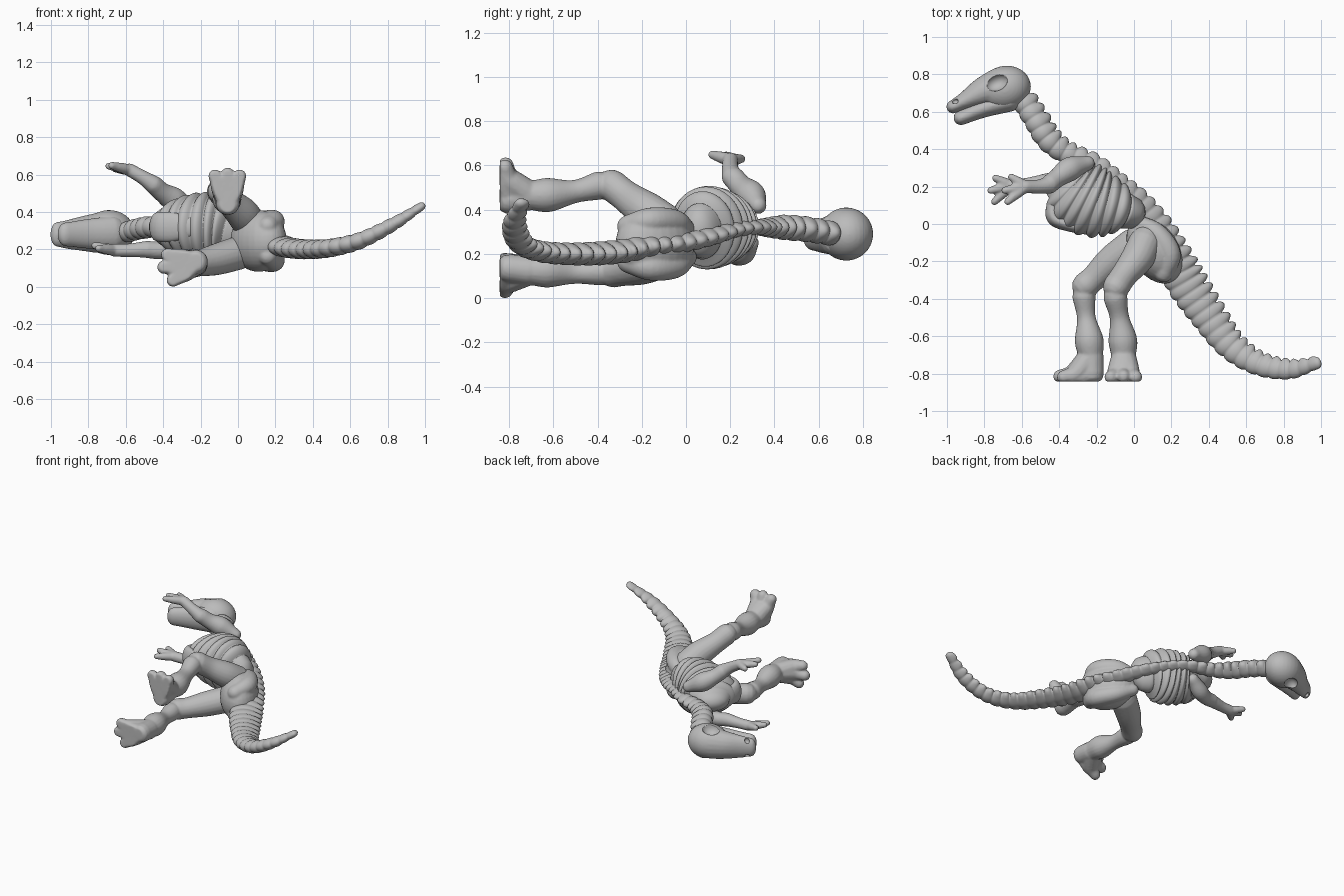
import bpy, bmesh, math
from mathutils import Vector

bone = bpy.data.materials.new("bone_grey")
bone.diffuse_color = (0.5, 0.5, 0.5, 1)
Z, X = Vector((0, 0, 1)), Vector((1, 0, 0))


def smooth_path(pts, steps):
    """Catmull-Rom through (x, y, z, in-plane radius, sideways radius)."""
    p = [Vector(q if len(q) == 5 else (*q, q[3])) for q in pts]
    p = [p[0] * 2 - p[1]] + p + [p[-1] * 2 - p[-2]]
    p[0][3:5], p[-1][3:5] = p[1][3:5], p[-2][3:5]
    out = []
    for i in range(1, len(p) - 2):
        a, b, c, d = p[i - 1:i + 3]
        for k in range(steps):
            t = k / steps
            out.append((b * 2 + (c - a) * t + (a * 2 - b * 5 + c * 4 - d) * t * t
                        + (b * 3 - a - c * 3 + d) * t ** 3) * 0.5)
    return out + [p[-2]]


def tube(bm, pts, steps=6, sides=20, shape=None):
    """Loft ellipses along a path with rounded ends; shape(length, angle) scales the rings."""
    path = smooth_path(pts, steps)
    pos = [Vector(q[:3]) for q in path]
    whole = (pos[-1] - pos[0]).normalized()
    up = X if abs(whole.z) > 0.8 else Z
    rings, length = [], 0
    last = len(path) - 1
    for i, q in enumerate(path):
        t = (pos[min(i + 1, last)] - pos[max(i - 1, 0)]).normalized()
        lat = (up - t * up.dot(t)).normalized()
        nor = lat.cross(t)
        length += (pos[i] - pos[i - 1]).length if i else 0
        r = min(q[3], q[4])
        stages = [(0, 1)]
        cap = [(math.sin(w) * r, math.cos(w)) for w in (0.5, 0.95, 1.3, 1.5)]
        if i == 0:
            stages = [(-o, s) for o, s in reversed(cap)] + stages
        if i == last:
            stages = stages + cap
        for off, s in stages:
            ring = []
            for k in range(sides):
                w = 2 * math.pi * k / sides
                f = shape(length, w) if shape else 1
                ring.append(bm.verts.new(pos[i] + t * off + (nor * math.cos(w) * q[3]
                                         + lat * math.sin(w) * q[4]) * s * f))
            rings.append(ring)
    for r0, r1 in zip(rings, rings[1:]):
        for k in range(sides):
            j = (k + 1) % sides
            bm.faces.new((r0[k], r0[j], r1[j], r1[k]))
    bm.faces.new(rings[0][::-1])
    bm.faces.new(rings[-1])


def ball(bm, centre, radii, angle=0):
    new = bmesh.ops.create_uvsphere(bm, u_segments=28, v_segments=18, radius=1)["verts"]
    c, s = math.cos(angle), math.sin(angle)
    for v in new:
        x, y, z = (v.co[i] * radii[i] for i in range(3))
        v.co = Vector(centre) + Vector((x * c - y * s, x * s + y * c, z))


def finish(name, bm, fuse=True, soften=3):
    """Turn the mesh into an object; fuse merges its overlapping bones into one skin."""
    bmesh.ops.recalc_face_normals(bm, faces=bm.faces[:])
    me = bpy.data.meshes.new(name)
    bm.to_mesh(me)
    bm.free()
    me.materials.append(bone)
    for f in me.polygons:
        f.use_smooth = True
    ob = bpy.data.objects.new(name, me)
    bpy.context.collection.objects.link(ob)
    if fuse:
        m = ob.modifiers.new("fuse", "REMESH")
        m.mode, m.voxel_size, m.use_smooth_shade = "VOXEL", 0.008, True
        m = ob.modifiers.new("soften", "SMOOTH")
        m.iterations, m.factor = soften, 0.5
    return ob


# Backbone: neck, back and tail as one beaded run with knobs along the top
def vertebrae(length, w):
    bead = abs(math.sin(math.pi * length / 0.062)) ** 0.6
    return 0.86 + 0.16 * bead + 0.32 * bead * max(0, math.cos(w)) ** 8


bm = bmesh.new()
tube(bm, [(-0.60, 0.67, 0.29, 0.06, 0.055), (-0.53, 0.56, 0.31, 0.062, 0.057),
          (-0.46, 0.45, 0.32, 0.062, 0.057), (-0.36, 0.375, 0.32, 0.055, 0.045),
          (-0.21, 0.315, 0.32, 0.047, 0.035), (-0.09, 0.22, 0.31, 0.047, 0.035),
          (0.03, 0.12, 0.28, 0.05, 0.04), (0.13, -0.02, 0.25, 0.065, 0.045),
          (0.20, -0.17, 0.235, 0.085, 0.052), (0.265, -0.31, 0.21, 0.097, 0.054),
          (0.38, -0.48, 0.2, 0.087, 0.052), (0.51, -0.65, 0.21, 0.072, 0.048),
          (0.66, -0.75, 0.25, 0.058, 0.044), (0.83, -0.782, 0.335, 0.048, 0.036),
          (0.98, -0.745, 0.43, 0.03, 0.022)], steps=24, sides=24, shape=vertebrae)
finish("backbone", bm, fuse=False)


# Rib cage: ridged barrel
def ribs(length, w):
    return 0.87 + 0.15 * abs(math.sin(math.pi * length / 0.052)) ** 0.7


bm = bmesh.new()
tube(bm, [(-0.375, 0.225, 0.32, 0.135, 0.09), (-0.315, 0.17, 0.32, 0.19, 0.15),
          (-0.21, 0.115, 0.32, 0.19, 0.182), (-0.10, 0.085, 0.315, 0.15, 0.178),
          (-0.03, 0.065, 0.30, 0.09, 0.125)], steps=26, sides=48, shape=ribs)
finish("rib_cage", bm, fuse=False)

# Breastbone along the underside
bm = bmesh.new()
tube(bm, [(-0.41, 0.17, 0.32, 0.03, 0.06), (-0.435, 0.09, 0.32, 0.035, 0.07),
          (-0.425, 0.03, 0.32, 0.04, 0.08), (-0.35, -0.005, 0.32, 0.035, 0.08),
          (-0.23, -0.04, 0.32, 0.022, 0.05)])
finish("breastbone", bm)

# Pelvis: rounded block with a flared hip bone on each side
bm = bmesh.new()
ball(bm, (0.11, -0.14, 0.245), (0.195, 0.13, 0.165), math.radians(-58))
for s in (-1, 1):
    tube(bm, [(0.02, 0.01, 0.245 + s * 0.06, 0.04), (0.12, -0.05, 0.245 + s * 0.1, 0.055),
              (0.19, -0.16, 0.245 + s * 0.105, 0.06), (0.16, -0.26, 0.245 + s * 0.08, 0.052)])
finish("pelvis", bm)

# Skull and jaw, with the eye sockets and nostrils cut out
bm = bmesh.new()
ball(bm, (-0.69, 0.725, 0.29), (0.14, 0.12, 0.12), math.radians(15))
tube(bm, [(-0.72, 0.735, 0.288, 0.1, 0.112), (-0.81, 0.705, 0.285, 0.078, 0.097),
          (-0.90, 0.66, 0.28, 0.05, 0.08), (-0.967, 0.627, 0.28, 0.036, 0.067)])
skull = finish("skull", bm)
bm = bmesh.new()
tube(bm, [(-0.66, 0.66, 0.288, 0.058, 0.09), (-0.80, 0.62, 0.283, 0.05, 0.08),
          (-0.925, 0.568, 0.28, 0.04, 0.064)])
finish("jaw", bm)
bm = bmesh.new()
for s in (-1, 1):
    ball(bm, (-0.735, 0.757, 0.29 + s * 0.12), (0.062, 0.045, 0.055), math.radians(25))
    ball(bm, (-0.955, 0.655, 0.28 + s * 0.055), (0.018, 0.014, 0.02))
cutter = finish("socket_cutter", bm, fuse=False)
cutter.hide_render = True
cutter.hide_viewport = True
cut = skull.modifiers.new("sockets", "BOOLEAN")
cut.operation, cut.object = "DIFFERENCE", cutter


# Arms: shoulder, upper arm, forearm and spread fingers
def arm(name, upper, fore, tips):
    bm = bmesh.new()
    tube(bm, upper)
    tube(bm, fore)
    wrist = fore[-1]
    for t in tips:
        mid = [(wrist[i] + t[i]) / 2 for i in range(3)]
        tube(bm, [(*wrist[:3], 0.03), (*mid, 0.027), (*t, 0.02)], sides=12)
    finish(name, bm, soften=2)


arm("upper_side_arm",
    [(-0.25, 0.325, 0.42, 0.04), (-0.34, 0.295, 0.465, 0.065),
     (-0.405, 0.25, 0.505, 0.052), (-0.45, 0.215, 0.545, 0.05)],
    [(-0.45, 0.21, 0.545, 0.048), (-0.51, 0.20, 0.585, 0.038), (-0.58, 0.20, 0.625, 0.035)],
    [(-0.655, 0.25, 0.63), (-0.69, 0.18, 0.645), (-0.675, 0.12, 0.648)])
arm("lower_side_arm",
    [(-0.27, 0.29, 0.25, 0.04), (-0.35, 0.26, 0.21, 0.055),
     (-0.42, 0.235, 0.195, 0.048), (-0.49, 0.22, 0.20, 0.046)],
    [(-0.49, 0.22, 0.20, 0.044), (-0.58, 0.21, 0.195, 0.036), (-0.66, 0.205, 0.195, 0.035)],
    [(-0.74, 0.245, 0.215), (-0.765, 0.18, 0.22), (-0.745, 0.12, 0.205)])


# Legs: thigh, shin with flared ankle, flat-soled webbed foot with three toes
def leg(name, thigh, shin, heel, toes):
    bm = bmesh.new()
    tube(bm, thigh)
    tube(bm, shin)
    ankle = shin[-1]
    tube(bm, [(*ankle[:3], 0.068), (*heel, 0.064)])
    for t in toes:
        mid = [ankle[i] * 0.45 + t[i] * 0.55 for i in range(3)]
        mid[1] = -0.8
        tube(bm, [(*ankle[:3], 0.066), (*mid, 0.055), (*t, 0.037)], sides=14)
        tube(bm, [(*heel, 0.055), (mid[0], -0.815, mid[2], 0.05), (*t, 0.033)], sides=14)
    for v in bm.verts:
        v.co.y = max(v.co.y, -0.842)
    finish(name, bm, soften=2)


leg("upper_side_leg",
    [(0.06, -0.10, 0.34, 0.09), (0.02, -0.18, 0.395, 0.088),
     (-0.05, -0.27, 0.46, 0.072), (-0.095, -0.335, 0.51, 0.072)],
    [(-0.1, -0.39, 0.51, 0.064), (-0.078, -0.50, 0.483, 0.052),
     (-0.06, -0.62, 0.467, 0.077), (-0.055, -0.71, 0.465, 0.066)],
    (-0.055, -0.80, 0.445),
    [(-0.122, -0.818, 0.59), (-0.055, -0.815, 0.6), (0.008, -0.818, 0.59)])
leg("lower_side_leg",
    [(0.0, -0.11, 0.18, 0.09), (-0.12, -0.20, 0.145, 0.084),
     (-0.21, -0.285, 0.125, 0.07), (-0.26, -0.33, 0.12, 0.072)],
    [(-0.268, -0.385, 0.12, 0.062), (-0.255, -0.50, 0.115, 0.05),
     (-0.24, -0.62, 0.125, 0.077), (-0.23, -0.71, 0.125, 0.066)],
    (-0.225, -0.80, 0.135),
    [(-0.345, -0.818, 0.036), (-0.395, -0.815, 0.105), (-0.375, -0.818, 0.17)])
